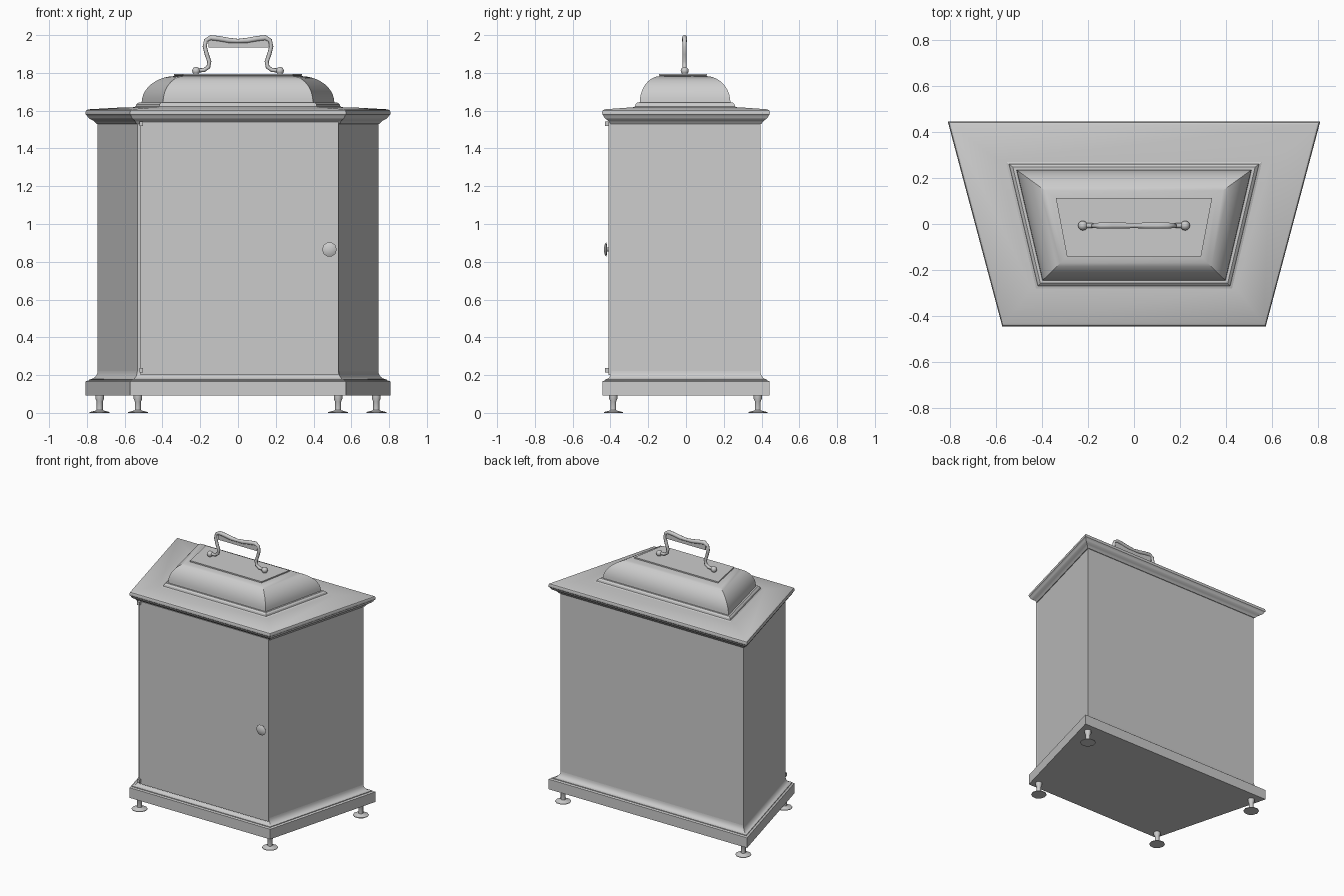
import bpy, bmesh, math
from mathutils import Matrix, Vector

if "Cube" in bpy.data.objects:
    bpy.data.objects.remove(bpy.data.objects["Cube"], do_unlink=True)

grey = bpy.data.materials.new("plain_grey")
grey.use_nodes = True
COL = (0.6, 0.6, 0.6, 1)
grey.diffuse_color = COL
grey.node_tree.nodes["Principled BSDF"].inputs["Base Color"].default_value = COL


def finish(name, bm, angle=30):
    bmesh.ops.recalc_face_normals(bm, faces=bm.faces)
    me = bpy.data.meshes.new(name)
    bm.to_mesh(me)
    bm.free()
    ob = bpy.data.objects.new(name, me)
    bpy.context.collection.objects.link(ob)
    me.materials.append(grey)
    bpy.ops.object.select_all(action='DESELECT')
    ob.select_set(True)
    bpy.context.view_layer.objects.active = ob
    bpy.ops.object.shade_smooth_by_angle(angle=math.radians(angle))
    return ob


def skin(bm, rings):
    """Join rings of points into a closed, capped shell."""
    vs = [[bm.verts.new(p) for p in r] for r in rings]
    n = len(vs[0])
    for a, b in zip(vs, vs[1:]):
        for i in range(n):
            j = (i + 1) % n
            bm.faces.new((a[i], a[j], b[j], b[i]))
    bm.faces.new(vs[0][::-1])
    bm.faces.new(vs[-1])


def trapezoid(d, z):
    """Case plan, wider at the back, grown outward by d."""
    y = 0.394 + d
    mid, k = 0.638 + d * 1.035, 0.266
    f, b = mid - k * y, mid + k * y
    return [(-f, -y, z), (f, -y, z), (b, y, z), (-b, y, z)]


def loft(name, profile):
    bm = bmesh.new()
    skin(bm, [trapezoid(d, z) for d, z in profile])
    return finish(name, bm)


def box(name, lo, hi):
    bm = bmesh.new()
    rings = [[(lo[0], lo[1], z), (hi[0], lo[1], z), (hi[0], hi[1], z), (lo[0], hi[1], z)]
             for z in (lo[2], hi[2])]
    skin(bm, rings)
    return finish(name, bm)


def turned(name, profile, sides, matrix):
    """Lathe a radius/height profile and place it."""
    bm = bmesh.new()
    skin(bm, [[matrix @ Vector((r * math.cos(math.tau * i / sides),
                                r * math.sin(math.tau * i / sides), h))
               for i in range(sides)] for r, h in profile])
    return finish(name, bm, 40)


# Plinth with a hollow moulding rising to the case
cove = [(0.036 - 0.036 * math.sin(t), 0.222 - 0.045 * math.cos(t))
        for t in [math.pi / 2 * i / 6 for i in range(7)]]
loft("plinth", [(0.049, 0.093), (0.049, 0.167), (0.036, 0.172)] + cove)

# Case body and hinged door
loft("case_body", [(0, 0.2), (0, 1.56)])
box("door", (-0.517, -0.41, 0.2), (0.533, -0.39, 1.54))
for name, z in (("lower_hinge", 0.225), ("upper_hinge", 1.53)):
    box(name, (-0.522, -0.428, z - 0.012), (-0.502, -0.405, z + 0.012))

# Cornice and gently sloping roof slab
loft("cornice", [(0.005, 1.53), (0.012, 1.54), (0.02, 1.549), (0.032, 1.556),
                 (0.04, 1.565), (0.043, 1.574), (0.049, 1.58), (0.05, 1.592),
                 (0.046, 1.602), (0.038, 1.607), (-0.115, 1.618)])

# Domed lid: rings blend from a wide base to a small flat top
base = Vector((-0.245, 0.235, 0.397, 0.51))
top = Vector((-0.135, 0.105, 0.285, 0.33))


def lid_ring(t, z, grow=0):
    v = [a + (b - a) * t for a, b in zip(base, top)]
    f, b, xf, xb = v[0] - grow, v[1] + grow, v[2] + grow * 0.8, v[3] + grow * 1.3
    return [(-xf, f, z), (xf, f, z), (xb, b, z), (-xb, b, z)]


bm = bmesh.new()
rings = [lid_ring(0, 1.605, 0.04), lid_ring(0, 1.616, 0.04), lid_ring(0, 1.622, 0.025),
         lid_ring(0, 1.634, 0.022), lid_ring(0, 1.643, 0.012), lid_ring(0, 1.643)]
for i in range(1, 11):
    a = math.pi / 2 * i / 10
    rings.append(lid_ring(1 - math.cos(a), 1.643 + 0.14 * math.sin(a)))
rings += [lid_ring(1, 1.786, 0.007), lid_ring(1, 1.795, 0.007)]
skin(bm, rings)
finish("domed_lid", bm)

# Carrying handle: swept tube, thicker along the grip
half = [(0.215, 1.813), (0.18, 1.815), (0.157, 1.83), (0.152, 1.86), (0.166, 1.9),
        (0.176, 1.94), (0.17, 1.972), (0.145, 1.986), (0.1, 1.981), (0.05, 1.972)]
path = [(-x, z) for x, z in half] + [(0, 1.969)] + half[::-1]
HY = -0.007
bm = bmesh.new()
rings = []
for i, (x, z) in enumerate(path):
    p, q = path[max(i - 1, 0)], path[min(i + 1, len(path) - 1)]
    t = Vector((q[0] - p[0], 0, q[1] - p[1])).normalized()
    n = Vector((-t.z, 0, t.x))
    r = 0.014 if 0.03 < abs(x) < 0.15 and z > 1.9 else 0.011
    rings.append([Vector((x, HY, z)) + n * r * math.cos(a) + Vector((0, r, 0)) * math.sin(a)
                  for a in [math.tau * k / 10 for k in range(10)]])
skin(bm, rings)
finish("handle_bar", bm, 50)

# Thin web under the grip
bm = bmesh.new()
web = [(-0.155, 1.935), (0.165, 1.935), (0.16, 1.98), (0, 1.968), (-0.155, 1.98)]
skin(bm, [[(x, HY + s, z) for x, z in web] for s in (-0.004, 0.004)])
finish("handle_web", bm)

# Handle end balls on small collars
ball = [(0.014, 0), (0.014, 0.006)] + [
    (0.021 * math.sin(a), 0.018 - 0.021 * math.cos(a))
    for a in [math.pi * i / 8 for i in range(2, 8)]] + [(0.002, 0.039)]
for side, s in (("right", -1), ("left", 1)):
    turned(side + "_handle_ball", ball, 12, Matrix.Translation((s * 0.222, HY, 1.793)))

# Door knob, pointing forward
knob = [(0.012, 0), (0.012, 0.01), (0.036, 0.012), (0.039, 0.016), (0.028, 0.022), (0.01, 0.026)]
turned("door_knob", knob, 10,
       Matrix.Translation((0.484, -0.408, 0.865)) @ Matrix.Rotation(math.pi / 2, 4, 'X'))

# Four levelling feet
foot = [(0.053, 0), (0.053, 0.004), (0.022, 0.012), (0.016, 0.016), (0.016, 0.06),
        (0.023, 0.075), (0.023, 0.095)]
for end, x, y in (("front", 0.53, -0.385), ("back", 0.732, 0.38)):
    for side, s in (("right", -1), ("left", 1)):
        turned(f"{end}_{side}_foot", foot, 10, Matrix.Translation((s * x, y, 0)))
